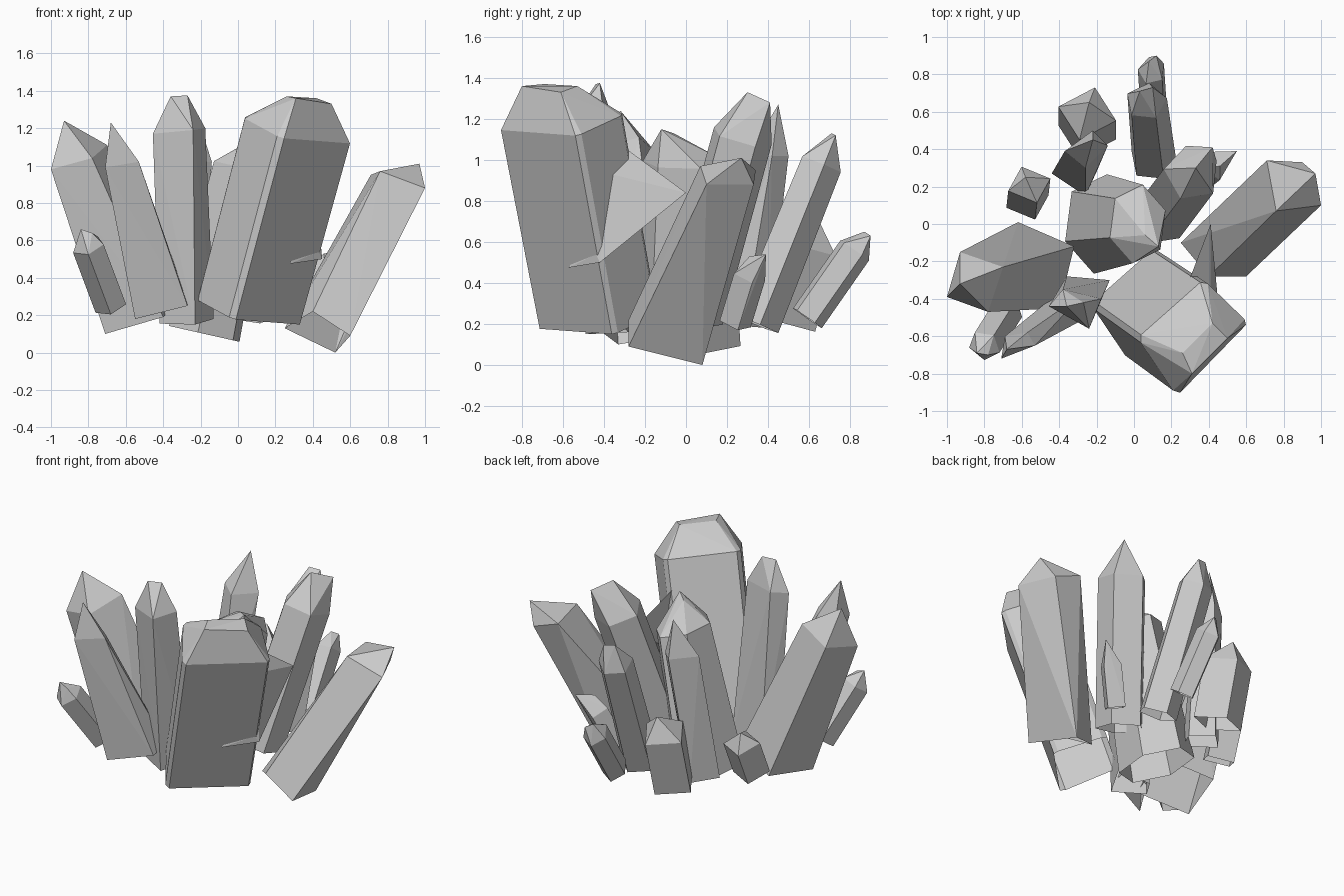
import bpy, bmesh
from math import sin, cos, radians
from mathutils import Vector


def hull(name, base, top):
    """Flat faced convex crystal around the points, left open at the base ring."""
    bm = bmesh.new()
    foot = {bm.verts.new(p) for p in base}
    for p in top:
        bm.verts.new(p)
    bmesh.ops.convex_hull(bm, input=bm.verts[:])
    loose = [v for v in bm.verts if not v.link_faces]
    foot -= set(loose)
    bmesh.ops.delete(bm, geom=loose, context='VERTS')
    bmesh.ops.recalc_face_normals(bm, faces=bm.faces[:])
    caps = [f for f in bm.faces if all(v in foot for v in f.verts)]
    bmesh.ops.delete(bm, geom=caps, context='FACES')
    bmesh.ops.dissolve_limit(bm, angle_limit=radians(1), verts=bm.verts[:], edges=bm.edges[:])
    me = bpy.data.meshes.new(name)
    bm.to_mesh(me)
    bm.free()
    bpy.context.collection.objects.link(bpy.data.objects.new(name, me))


def crystal(name, base, shoulder, tips, rx, ry, sides=5, twist=0, angles=None, flare=1.0):
    """Leaning prism from base to shoulder, closed by the tip points."""
    b, s = Vector(base), Vector(shoulder)
    axis = (s - b).normalized()
    u = (Vector((1, 0, 0)) - axis * axis.x).normalized()
    v = axis.cross(u)
    angles = angles or [twist + 360 * i / sides for i in range(sides)]

    def ring(c, k):
        return [c + (u * rx * cos(radians(a)) + v * ry * sin(radians(a))) * k for a in angles]
    hull(name, ring(b, 1.0), ring(s, flare) + [Vector(t) for t in tips])


# Largest crystal, square with narrow bevelled corners and a flat top
crystal("front_block", (0.06, -0.43, 0.21), (0.32, -0.61, 1.18),
        [(0.26, -0.69, 1.37), (0.31, -0.80, 1.36), (0.50, -0.61, 1.33), (0.42, -0.53, 1.36)],
        0.285, 0.295, angles=[174, 182, 247, 255, 11, 17, 75, 83], flare=1.03)

# Four sided tall crystals: corners west, south, east, north, then the tip
hull("left_crystal",
     [(-0.71, -0.33, 0.10), (-0.40, -0.45, 0.19), (-0.32, -0.12, 0.26), (-0.62, 0.01, 0.16)],
     [(-1.0, -0.39, 0.98), (-0.78, -0.47, 1.04), (-0.70, -0.23, 1.11), (-0.93, -0.15, 1.04),
      (-0.93, -0.32, 1.24)])
hull("front_tower",
     [(-0.42, -0.38, 0.155), (-0.23, -0.49, 0.15), (-0.13, -0.30, 0.18), (-0.36, -0.28, 0.16)],
     [(-0.455, -0.44, 1.17), (-0.24, -0.56, 1.19), (-0.175, -0.40, 1.20), (-0.38, -0.35, 1.19),
      (-0.36, -0.44, 1.37), (-0.27, -0.42, 1.375)])
hull("left_blade",
     [(-0.55, -0.60, 0.18), (-0.27, -0.51, 0.25), (-0.27, -0.37, 0.27), (-0.42, -0.38, 0.22)],
     [(-0.71, -0.72, 0.99), (-0.53, -0.65, 1.02), (-0.57, -0.58, 1.0), (-0.69, -0.60, 1.0),
      (-0.68, -0.67, 1.23)])
hull("right_crystal",
     [(0.25, -0.10, 0.13), (0.40, -0.28, 0.22), (0.60, -0.28, 0.09), (0.52, 0.08, 0.0)],
     [(0.71, 0.34, 0.95), (0.76, 0.07, 0.97), (1.0, 0.10, 0.88), (0.90, 0.33, 0.88),
      (0.97, 0.27, 1.01)])
hull("back_spire",
     [(-0.44, 0.27, 0.20), (-0.26, 0.15, 0.20), (-0.20, 0.28, 0.19), (-0.31, 0.40, 0.18)],
     [(-0.37, 0.39, 1.04), (-0.26, 0.30, 1.02), (-0.14, 0.42, 1.02), (-0.22, 0.50, 1.02),
      (-0.22, 0.45, 1.27)])

# Many sided tall crystals
crystal("centre_crystal", (-0.18, 0.0, 0.10), (0.02, 0.0, 0.99),
        [(0.13, -0.12, 1.15), (0.06, -0.06, 1.13)], 0.205, 0.27, 6, 20, flare=0.79)
crystal("back_right_crystal", (0.13, 0.03, 0.23), (0.31, 0.27, 1.11),
        [(0.33, 0.30, 1.33), (0.42, 0.41, 1.28)], 0.155, 0.155, 5, 30)
crystal("back_crystal", (0.10, 0.34, 0.20), (0.065, 0.655, 0.98),
        [(0.03, 0.71, 1.13), (0.10, 0.73, 1.12)], 0.125, 0.12, 5, 10, flare=0.9)

# Sharp splinter piercing the largest crystal
hull("splinter", [],
     [(0.41, 0.0, 0.84), (0.28, -0.34, 1.09), (0.41, -0.36, 0.93),
      (0.45, -0.42, 0.50), (0.43, -0.44, 0.54), (0.28, -0.57, 0.475), (0.30, -0.36, 0.75)])

# Small crystals around the foot
crystal("small_front_left", (-0.68, -0.46, 0.25), (-0.80, -0.65, 0.57),
        [(-0.84, -0.69, 0.66), (-0.78, -0.70, 0.64)], 0.09, 0.09, 5, 54)
crystal("small_left", (-0.57, 0.12, 0.22), (-0.56, 0.21, 0.44),
        [(-0.58, 0.25, 0.53)], 0.12, 0.11, 4, 110)
crystal("small_back_left", (-0.25, 0.49, 0.20), (-0.25, 0.59, 0.57),
        [(-0.24, 0.65, 0.70)], 0.16, 0.15, 4, 75)
crystal("small_back", (0.11, 0.59, 0.23), (0.095, 0.82, 0.56),
        [(0.08, 0.87, 0.65), (0.12, 0.90, 0.63)], 0.075, 0.09, 5, 30)
crystal("small_right", (0.35, 0.24, 0.20), (0.44, 0.31, 0.43),
        [(0.55, 0.39, 0.54), (0.46, 0.31, 0.53)], 0.075, 0.08, 4, 15)
